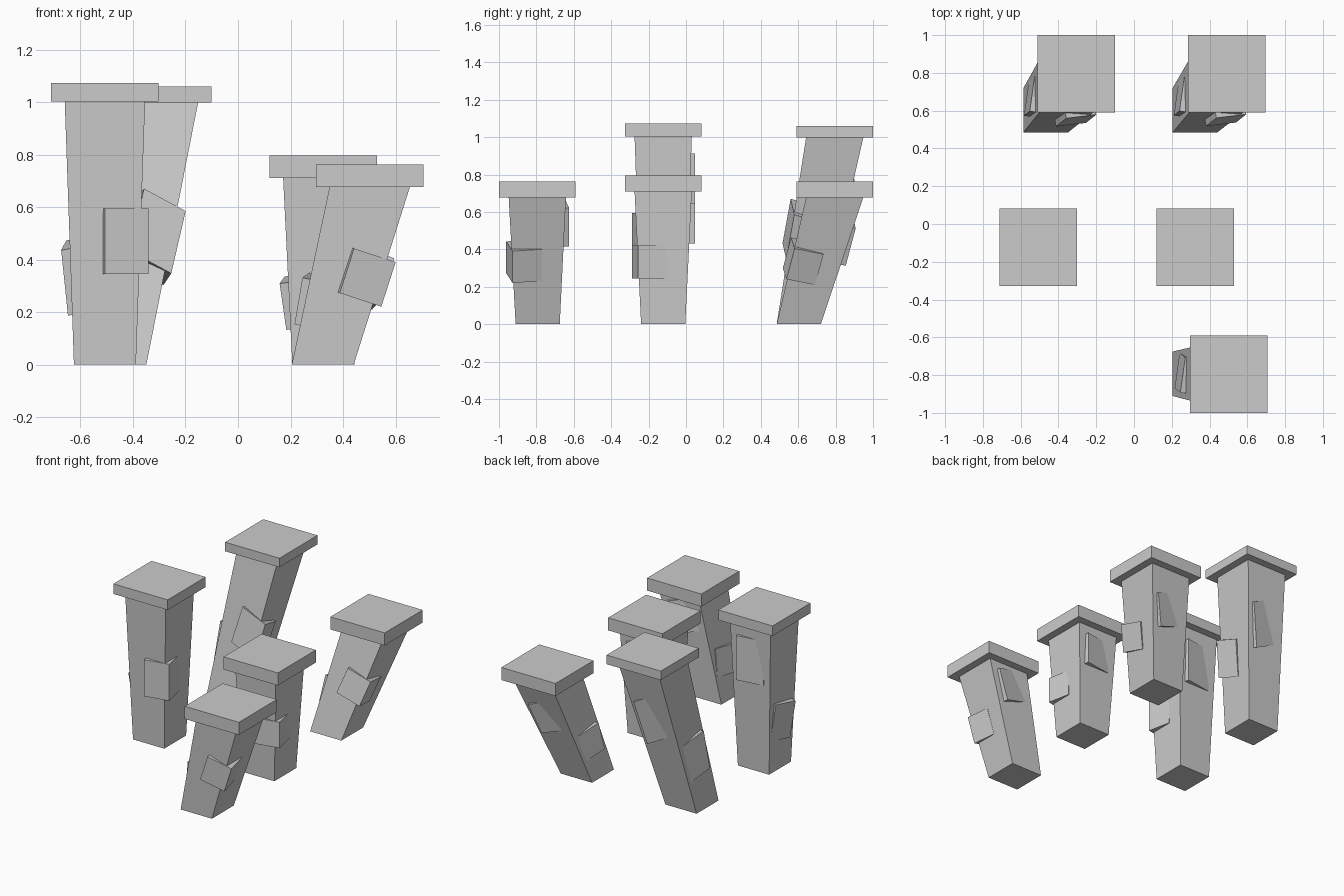
import bpy, bmesh
from math import radians
from mathutils import Matrix, Vector

if "Cube" in bpy.data.objects:
    bpy.data.objects.remove(bpy.data.objects["Cube"])


def finish(bm, name):
    bmesh.ops.recalc_face_normals(bm, faces=bm.faces)
    mesh = bpy.data.meshes.new(name)
    bm.to_mesh(mesh)
    bm.free()
    bpy.context.collection.objects.link(bpy.data.objects.new(name, mesh))


def box(name, matrix):
    bm = bmesh.new()
    bmesh.ops.create_cube(bm, size=1, matrix=matrix)
    finish(bm, name)


def scale(x, y, z):
    return Matrix.Diagonal((x, y, z, 1))


def rot(angle, axis):
    return Matrix.Rotation(angle, 4, axis)


# stone patches: size, centre relative to the pillar foot, own rotation
PATCHES = {
    "front_patch": ((.17, .16, .177), (.067, -.072, .333), rot(.2, 'Z')),
    "left_patch": ((.10, .19, .18), (-.095, 0, .24),
                   rot(-.1, 'Z') @ rot(.14, 'X') @ rot(-.13, 'Y')),
    "back_patch": ((.19, .10, .215), (.008, .106, .54), rot(.15, 'Z')),
}


def pillar(label, foot, top, shaft_h, total_h, stretch, tilt):
    # tapered, leaning shaft
    bm = bmesh.new()
    bmesh.ops.create_cube(bm, size=2)
    for v in bm.verts:
        up = v.co.z > 0
        c, half, z = (top, .153, shaft_h) if up else (foot, .118, 0)
        v.co = (c[0] + v.co.x * half, c[1] + v.co.y * half, z)
    finish(bm, label + "_shaft")

    # level square cap
    box(label + "_cap", Matrix.Translation((top[0], top[1], (shaft_h + total_h) / 2))
        @ scale(.41, .41, total_h - shaft_h))

    # patches follow the lean of the shaft
    slope = Vector((top[0] - foot[0], top[1] - foot[1], 0)) * stretch / shaft_h
    base = Matrix.Translation((foot[0], foot[1], 0)) @ scale(1, 1, stretch)
    lean = rot(radians(tilt[0]), 'X') @ rot(radians(tilt[1]), 'Y')
    for name, (size, centre, own) in PATCHES.items():
        pos = Vector(centre)
        if name == "back_patch" and tilt[0]:
            pos.z = .45
            pos.y -= .012
        pos += slope * pos.z
        box(f"{label}_{name}", base @ Matrix.Translation(pos) @ lean @ own @ scale(*size))


pillar("left_tall", (-.507, -.122), (-.507, -.122), 1.003, 1.072, 1.41, (0, 0))
pillar("back_left_tall", (-.467, .603), (-.305, .795), .998, 1.06, 1.46, (-15, 18))
pillar("right_short", (.325, -.122), (.325, -.122), .71, .796, 1.0, (0, 0))
pillar("back_right_short", (.323, .603), (.49, .795), .677, .763, 1.01, (-15, 18))
pillar("front_right_short", (.323, -.793), (.502, -.795), .677, .763, 1.01, (0, 18))
